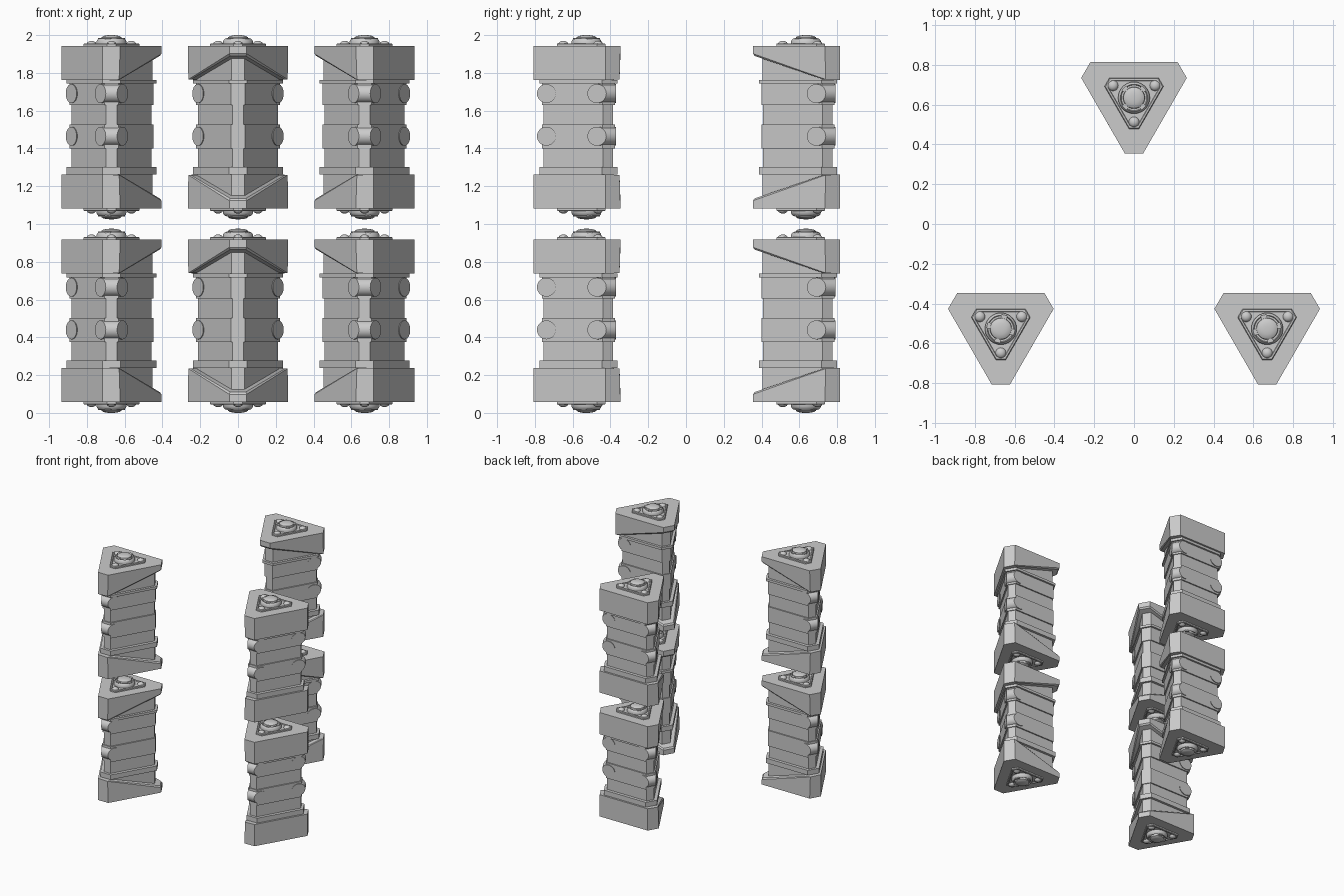
import bpy, bmesh
from math import radians, cos, sin, pi
from mathutils import Matrix, Vector

if "Cube" in bpy.data.objects:
    bpy.data.objects.remove(bpy.data.objects["Cube"])

parts = []          # (name, mesh) shared by all six columns


def keep(name, bm):
    bmesh.ops.recalc_face_normals(bm, faces=bm.faces[:])
    me = bpy.data.meshes.new(name)
    bm.to_mesh(me)
    bm.free()
    me.shade_smooth()
    me.set_sharp_from_angle(angle=radians(28))
    parts.append((name, me))


def flip(bm):
    bmesh.ops.scale(bm, vec=(1, 1, -1), verts=bm.verts[:])


def tri(p, t):
    """Triangle pointing to -y: side distance p, corners cut at distance t."""
    w = (p - 0.5 * t) / cos(pi / 6)
    pts = []
    for k in range(3):
        r = Matrix.Rotation(k * 2 * pi / 3, 3, 'Z')
        pts += [r @ Vector((-w, -t, 0)), r @ Vector((w, -t, 0))]
    return pts


def loft(sections):
    """Stack of (p, t, z) triangular sections, closed at both ends."""
    bm = bmesh.new()
    rings = [[bm.verts.new((v.x, v.y, z)) for v in tri(p, t)] for p, t, z in sections]
    for a, b in zip(rings, rings[1:]):
        for i in range(6):
            j = (i + 1) % 6
            bm.faces.new((a[i], a[j], b[j], b[i]))
    bm.faces.new(rings[0][::-1])
    bm.faces.new(rings[-1])
    return bm


def slice_off(bm, co, no):
    """Remove everything on the normal's side and close the cut."""
    geom = bm.verts[:] + bm.edges[:] + bm.faces[:]
    res = bmesh.ops.bisect_plane(bm, geom=geom, dist=1e-5, plane_co=co,
                                 plane_no=no, clear_outer=True)
    edges = [e for e in bm.edges if e.is_boundary]
    return bmesh.ops.holes_fill(bm, edges=edges, sides=0)['faces']


def lathe(profile, n=32):
    bm = bmesh.new()
    rings = [[bm.verts.new((r * cos(2 * pi * i / n), r * sin(2 * pi * i / n), z))
              for i in range(n)] for r, z in profile]
    for a, b in zip(rings, rings[1:]):
        for i in range(n):
            j = (i + 1) % n
            bm.faces.new((a[i], a[j], b[j], b[i]))
    bm.faces.new(rings[-1])
    return bm


# ribbed shaft: alternating wide and narrow bands, collars at both ends
wide, slim, collar, core = (.150, .235), (.140, .228), (.165, .248), (.145, .230)
bands = [(core, -.40, -.24), (collar, -.25, -.21), (slim, -.21, -.113), (wide, -.113, .015),
         (slim, .015, .118), (wide, .118, .23), (collar, .23, .25), (core, .24, .40)]
for i, ((p, t), z0, z1) in enumerate(bands):
    keep(f"shaft_band_{i}", loft([(p, t, z0), (p, t, z1)]))

# round corner pins, trimmed by the planes of the side faces
for z in (.178, -.048):
    for side in (-1, 1):
        bm = bmesh.new()
        bmesh.ops.create_cone(bm, cap_ends=True, segments=28, radius1=.05, radius2=.05, depth=.6,
                              matrix=Matrix.Translation((0, -.212, z)) @ Matrix.Rotation(pi / 2, 4, 'Y'))
        for s in (-1, 1):
            n = Vector((s * cos(pi / 6), -.5, 0))
            slice_off(bm, n * .157, n)
        bm.transform(Matrix.Rotation(side * 2 * pi / 3, 4, 'Z'))
        keep("corner_pin", bm)

for end, upside_down in (("top", False), ("bottom", True)):

    def add(name, bm):
        if upside_down:
            flip(bm)
        keep(f"{end}_{name}", bm)

    # end cap with a slanted underside rising towards the inner corner
    bm = loft([(.18, .28, .25), (.18, .28, .43)])
    cut = slice_off(bm, Vector((0, .1, .25)), Vector((0, -.342, -1)))
    edges = {e for f in cut for e in f.edges}
    bmesh.ops.bevel(bm, geom=list(edges), offset=.009, segments=1, affect='EDGES')
    add("cap", bm)

    # framed triangular plate with recessed panel
    add("plate", loft([(.100, .157, .425), (.100, .157, .440), (.096, .152, .444),
                       (.088, .140, .444), (.085, .137, .438)]))

    # three rivets
    for k in range(3):
        bm = bmesh.new()
        bmesh.ops.create_uvsphere(bm, u_segments=16, v_segments=8, radius=.027)
        a = -pi / 2 + k * 2 * pi / 3
        bmesh.ops.scale(bm, vec=(1, 1, .75), verts=bm.verts[:])
        bmesh.ops.translate(bm, vec=(.122 * cos(a), .122 * sin(a), .437), verts=bm.verts[:])
        add("rivet", bm)

    # stepped dome with a groove bridged by four tabs
    add("dome", lathe([(.080, .43), (.080, .452), (.075, .463), (.068, .470), (.064, .462),
                       (.055, .462), (.053, .476), (.044, .482), (.028, .486), (.012, .4875)]))
    for k in range(4):
        bm = bmesh.new()
        m = (Matrix.Rotation(k * pi / 2 + pi / 4, 4, 'Z') @ Matrix.Translation((.06, 0, .464))
             @ Matrix.Diagonal((.022, .03, .016, 1)))
        bmesh.ops.create_cube(bm, size=1, matrix=m)
        add("dome_tab", bm)

# six columns: three positions, two tiers, slanted corners turned to the middle
spots = [("back", 0, .635, 0), ("left", -.67, -.527, 120), ("right", .67, -.527, -120)]
for label, x, y, turn in spots:
    for tier, z in (("lower", .4875), ("upper", 1.5125)):
        place = Matrix.Translation((x, y, z)) @ Matrix.Rotation(radians(turn), 4, 'Z')
        for name, me in parts:
            ob = bpy.data.objects.new(f"{label}_{tier}_{name}", me)
            ob.matrix_world = place
            bpy.context.collection.objects.link(ob)
